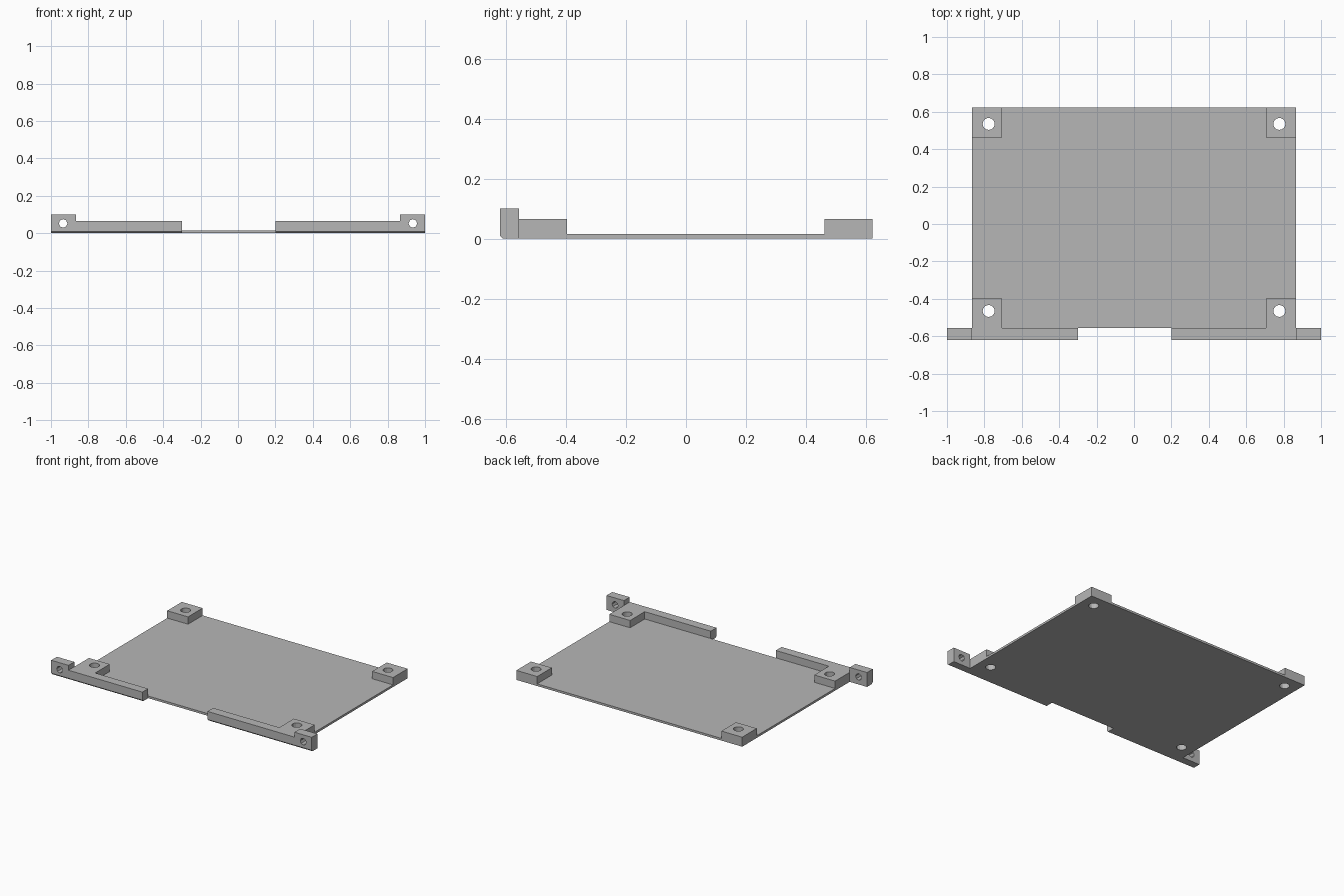
import bpy
import bmesh
from math import pi
from mathutils import Matrix

cube = bpy.data.objects.get("Cube")
if cube:
    bpy.data.objects.remove(cube, do_unlink=True)

grey = bpy.data.materials.new("plain_grey")
grey.use_nodes = True
colour = (0.47, 0.47, 0.47, 1)
grey.diffuse_color = colour
grey.node_tree.nodes["Principled BSDF"].inputs["Base Color"].default_value = colour

# Shared dimensions
SIDE, BACK, FRONT, RAIL = 0.867, 0.622, -0.62, -0.557
PAD = 0.16
INNER = SIDE - PAD
PAD_BACK, PAD_FRONT = BACK - PAD, RAIL + PAD
PLATE_H, PAD_H, TAB_H = 0.015, 0.066, 0.1
CHAMFER = 0.01


def finish(name, bm):
    bmesh.ops.recalc_face_normals(bm, faces=bm.faces)
    mesh = bpy.data.meshes.new(name)
    bm.to_mesh(mesh)
    bm.free()
    mesh.materials.append(grey)
    obj = bpy.data.objects.new(name, mesh)
    bpy.context.collection.objects.link(obj)
    return obj


def slab(name, outline, height, chamfer=False):
    """Extrude an outline up from the ground, optionally chamfering its lower front edge."""
    bm = bmesh.new()
    base = bm.faces.new([bm.verts.new((x, y, 0)) for x, y in outline])
    top = bmesh.ops.extrude_face_region(bm, geom=[base])["geom"]
    bmesh.ops.translate(bm, vec=(0, 0, height),
                        verts=[v for v in top if isinstance(v, bmesh.types.BMVert)])
    if chamfer:
        edges = [e for e in bm.edges
                 if all(v.co.z < 1e-4 and v.co.y < FRONT + 1e-4 for v in e.verts)]
        bmesh.ops.bevel(bm, geom=edges, offset=CHAMFER, segments=1, affect='EDGES')
    return finish(name, bm)


def box_outline(x0, x1, y0, y1):
    return [(x0, y0), (x1, y0), (x1, y1), (x0, y1)]


def drill(obj, centre, radius, sides, along_y=False):
    """Cut a straight hole through a part."""
    bm = bmesh.new()
    turn = Matrix.Rotation(pi / 2, 4, 'X') if along_y else Matrix()
    bmesh.ops.create_cone(bm, cap_ends=True, segments=sides, radius1=radius,
                          radius2=radius, depth=0.5,
                          matrix=Matrix.Translation(centre) @ turn)
    cutter = finish("hole_cutter", bm)
    cutter.hide_render = True
    mod = obj.modifiers.new("hole", 'BOOLEAN')
    mod.operation = 'DIFFERENCE'
    mod.solver = 'EXACT'
    mod.object = cutter
    bpy.context.view_layer.objects.active = obj
    bpy.ops.object.modifier_apply(modifier=mod.name)
    bpy.data.objects.remove(cutter, do_unlink=True)


# Thin base plate, notched where the corner blocks stand
half = [(INNER, RAIL), (INNER, PAD_FRONT), (SIDE, PAD_FRONT),
        (SIDE, PAD_BACK), (INNER, PAD_BACK), (INNER, BACK)]
slab("base_plate", half + [(-x, y) for x, y in reversed(half)], PLATE_H)

# Each side: back pad, front bracket with rail, and mounting ear
for side, s, rail_end in (("left", 1, 0.2), ("right", -1, -0.3)):
    hole_x = s * (SIDE - 0.09)

    pad = slab("back_pad_" + side,
               box_outline(s * INNER, s * SIDE, PAD_BACK, BACK), PAD_H)
    drill(pad, (hole_x, 0.535, 0), 0.032, 16)

    bracket = slab("front_bracket_" + side,
                   [(s * SIDE, FRONT), (s * SIDE, PAD_FRONT), (s * INNER, PAD_FRONT),
                    (s * INNER, RAIL), (rail_end, RAIL), (rail_end, FRONT)],
                   PAD_H, chamfer=True)
    drill(bracket, (hole_x, -0.465, 0), 0.032, 16)

    ear = slab("mounting_ear_" + side,
               box_outline(s * SIDE, s, FRONT, RAIL), TAB_H, chamfer=True)
    drill(ear, (s * 0.935, FRONT, 0.052), 0.023, 8, along_y=True)
